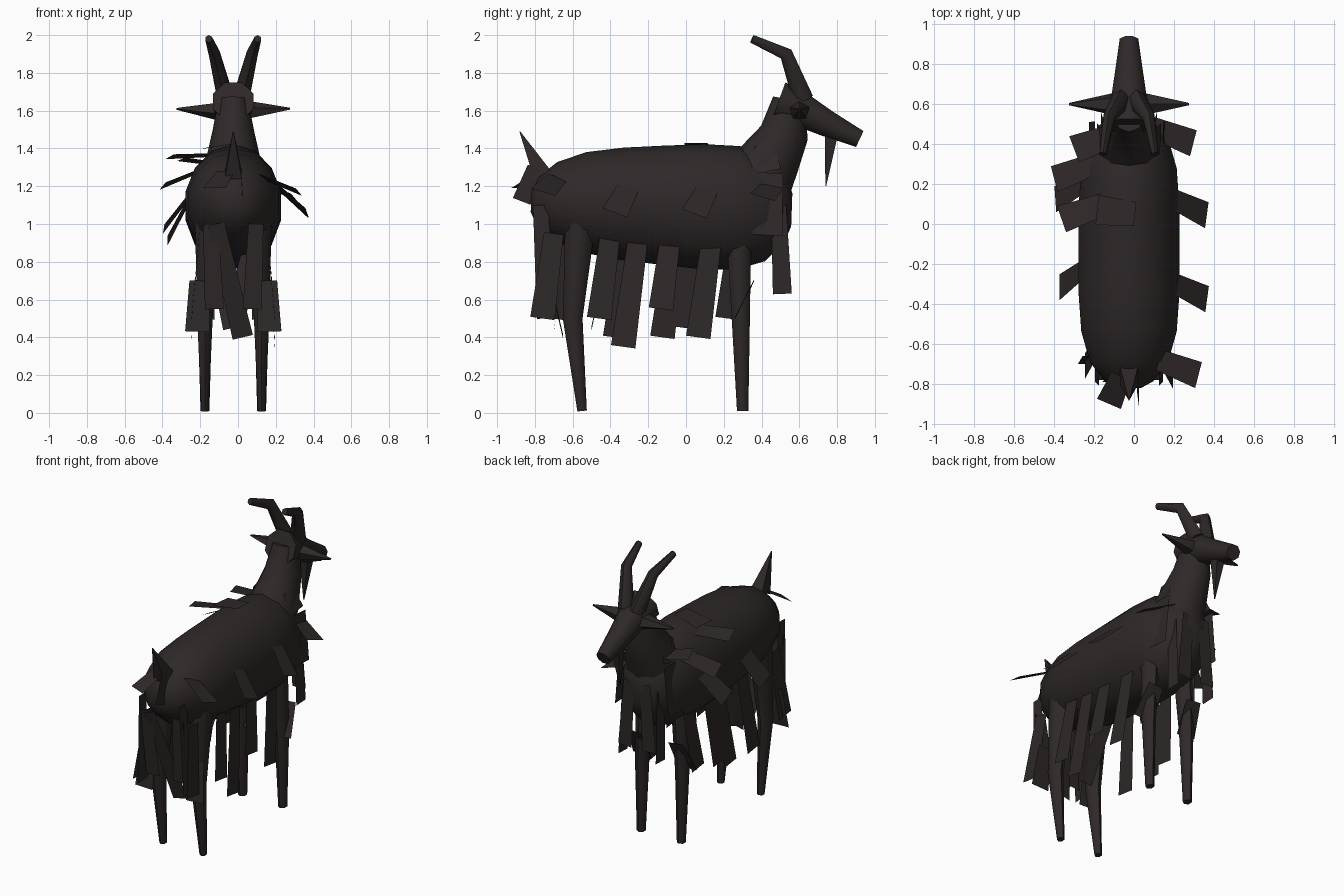
import bpy, bmesh, math
from mathutils import Vector

old = bpy.data.objects.get("Cube")
if old:
    bpy.data.objects.remove(old, do_unlink=True)

CENTRE = Vector((-0.025, 0, 0))  # the animal's own centre line
X_AXIS, Y_AXIS, Z_AXIS = Vector((1, 0, 0)), Vector((0, 1, 0)), Vector((0, 0, 1))

coat = bpy.data.materials.new("dark brown coat")
coat.use_nodes = True
coat.diffuse_color = (0.028, 0.021, 0.021, 1)
shader = coat.node_tree.nodes["Principled BSDF"]
shader.inputs["Base Color"].default_value = coat.diffuse_color
shader.inputs["Roughness"].default_value = 0.9


def finish(name, bm, smooth=True):
    bmesh.ops.recalc_face_normals(bm, faces=bm.faces)
    mesh = bpy.data.meshes.new(name)
    bm.to_mesh(mesh)
    bm.free()
    mesh.materials.append(coat)
    part = bpy.data.objects.new(name, mesh)
    part.location = CENTRE
    bpy.context.collection.objects.link(part)
    if smooth:
        bpy.ops.object.select_all(action="DESELECT")
        part.select_set(True)
        bpy.context.view_layer.objects.active = part
        bpy.ops.object.shade_smooth_by_angle(angle=math.radians(60))


def loft(name, points, depths, widths, sides):
    """Skin ellipses of the given half depths and half widths along a path."""
    bm = bmesh.new()
    loops = []
    for index, point in enumerate(points):
        before = points[max(index - 1, 0)]
        after = points[min(index + 1, len(points) - 1)]
        along = (after - before).normalized()
        across = (X_AXIS - along * along.x).normalized()
        up = across.cross(along)
        angles = [math.tau * (k + 0.5) / sides for k in range(sides)]
        loops.append([bm.verts.new(point + across * widths[index] * math.cos(a)
                                   + up * depths[index] * math.sin(a)) for a in angles])
    for first, second in zip(loops, loops[1:]):
        for k in range(sides):
            n = (k + 1) % sides
            bm.faces.new((first[k], first[n], second[n], second[k]))
    bm.faces.new(loops[0])
    bm.faces.new(loops[-1])
    finish(name, bm)


def taper(name, path, start, end, sides=6, flatness=0.9, side=1):
    """Tube whose radius shrinks evenly along a path."""
    points = [Vector((side * x, y, z)) for x, y, z in path]
    lengths = [0]
    for first, second in zip(points, points[1:]):
        lengths.append(lengths[-1] + (second - first).length)
    depths = [start + (end - start) * reach / lengths[-1] for reach in lengths]
    loft(name, points, depths, [depth * flatness for depth in depths], sides)


def lock(bm, root, tip, width, facing, side=1):
    """Flat lock of hair, wider at the tip, broadside to the facing axis."""
    root, tip = (Vector((side * x, y, z)) for x, y, z in (root, tip))
    across = (tip - root).cross(facing).normalized() * width / 2
    corners = (root - across * 0.8, root + across * 0.8, tip + across, tip - across)
    bm.faces.new([bm.verts.new(corner) for corner in corners])


# Trunk: a blunt barrel that deepens towards the chest
def trunk_ring(y):
    t = max(-1, min(1, (y + 0.13) / 0.7))
    girth = math.sqrt(max(1 - t ** 4, 0.05))
    return Vector((0, y, 1.1 - t / 40)), (0.315 + t / 18) * girth, 0.26 * girth


steps = 10
rings = [trunk_ring(-0.13 - 0.69 * math.cos(math.pi * i / steps)) for i in range(steps + 1)]
loft("body", *zip(*rings), sides=14)

# Neck, head, beard and tail
taper("neck", [(0, 0.33, 1.15), (0, 0.45, 1.35), (0, 0.52, 1.48), (0, 0.55, 1.66)], 0.21, 0.09, 10)
taper("head", [(0, 0.49, 1.65), (0, 0.6, 1.61), (0, 0.75, 1.53), (0, 0.92, 1.45)], 0.115, 0.05, 8, 1)
taper("beard", [(0, 0.77, 1.48), (0, 0.74, 1.2)], 0.05, 0.003, 4)
taper("tail", [(0, -0.76, 1.26), (0, -0.88, 1.49)], 0.07, 0.003, 4)

# Paired parts
for label, side in (("left", 1), ("right", -1)):
    taper(label + "_front_leg", [(0.13, 0.28, 0.95), (0.15, 0.29, 0.5), (0.15, 0.3, 0.01)],
          0.065, 0.03, side=side)
    taper(label + "_rear_leg", [(0.14, -0.56, 1), (0.15, -0.6, 0.5), (0.15, -0.55, 0.01)],
          0.08, 0.025, side=side)
    taper(label + "_horn", [(0.04, 0.62, 1.66), (0.1, 0.53, 1.9), (0.13, 0.35, 1.98)],
          0.055, 0.022, side=side)
    taper(label + "_ear", [(0.07, 0.6, 1.6), (0.3, 0.6, 1.61)], 0.06, 0.006, 5, side=side)

# Belly fringe: each lock hangs from a station to its own height
for label, side, places in (
        ("left", 1, [(-0.7, 0.5), (-0.4, 0.5), (-0.25, 0.35), (-0.08, 0.55), (0.14, 0.4)]),
        ("right", -1, [(-0.65, 0.5), (-0.3, 0.4), (-0.05, 0.4), (0.06, 0.45), (0.28, 0.5)])):
    bm = bmesh.new()
    for y, low in places:
        lean = 0.15 * (0.9 - low)
        lock(bm, (0.18, y, 0.95), (0.22, y - lean, low), 0.13, X_AXIS, side)
    finish(label + "_fringe", bm, False)

    # Long locks over the rump, knees, shoulder and chest
    bm = bmesh.new()
    lock(bm, (0.15, -0.77, 1.1), (0.17, -0.74, 0.5), 0.1, X_AXIS, side)
    lock(bm, (0.12, -0.78, 1), (0.1, -0.73, 0.55), 0.1, Y_AXIS, side)
    lock(bm, (0.18, -0.66, 0.7), (0.19, -0.7, 0.43), 0.13, Y_AXIS, side)
    lock(bm, (0.15, 0.36, 0.7), (0.17, 0.26, 0.5), 0.14, Y_AXIS, side)
    lock(bm, (0.13, 0.49, 1.1), (0.14, 0.51, 0.63), 0.1, X_AXIS, side)
    lock(bm, (0.17, 0.45, 1.27), (0.2, 0.43, 0.94), 0.16, X_AXIS, side)
    lock(bm, (0.06, 0.56, 1.15), (0.09, 0.56, 0.7), 0.1, Y_AXIS, side)
    lock(bm, (0.11, 0.41, 1.42), (0.16, 0.44, 1.28), 0.13, X_AXIS, side)
    lock(bm, (0.1, -0.4, 0.9), (0, -0.5, 0.45), 0.11, Y_AXIS, side)
    finish(label + "_long_locks", bm, False)


def flared_locks(name, side, places):
    """Locks springing off the trunk at a station and an angle above its side."""
    bm = bmesh.new()
    for y, angle in places:
        middle, depth, width = trunk_ring(y)
        c, s = math.cos(math.radians(angle)), math.sin(math.radians(angle))
        outward = Vector((side * c, 0, s))
        downward = Vector((side * s, -0.4, -c))
        root = middle + Vector((side * width * c, 0, depth * s)) * 0.95
        lock(bm, root, root + outward * 0.1 + downward * 0.19, 0.14, outward)
    finish(name, bm, False)


flared_locks("left_flank_locks", 1, [(0.12, 20), (0.48, 40), (-0.3, 20), (-0.68, 40)])
flared_locks("right_flank_locks", -1,
             [(0.3, 40), (0.2, 10), (0.1, 60), (-0.24, 0), (0.45, 70)])

# Loose locks on the withers and rump
bm = bmesh.new()
lock(bm, (0.03, 0.05, 1.43), (-0.16, 0.07, 1.4), 0.15, Z_AXIS)
lock(bm, (-0.04, -0.76, 1.28), (-0.1, -0.9, 1.19), 0.13, Z_AXIS)
lock(bm, (0.04, -0.8, 1.3), (0.05, -0.87, 1.12), 0.1, X_AXIS)
lock(bm, (-0.09, -0.79, 1), (0.05, -0.65, 0.4), 0.11, Y_AXIS)
finish("loose_locks", bm, False)
